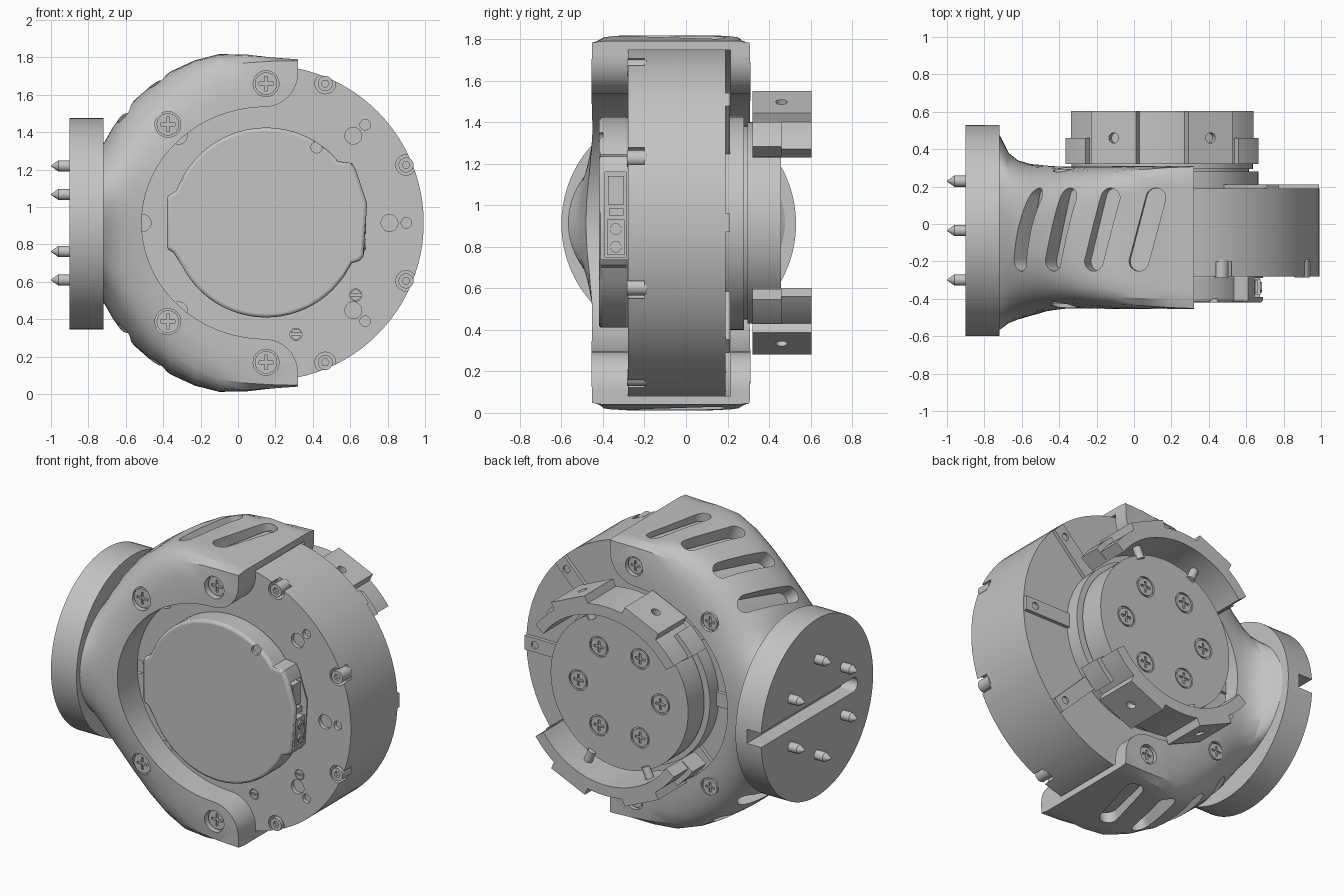
import bpy, bmesh, math
from math import sin, cos, pi, radians
from mathutils import Matrix

cube = bpy.data.objects.get("Cube")
if cube:
    bpy.data.objects.remove(cube, do_unlink=True)

CX, CZ = 0.15, 0.915      # motor axis
FY = -0.035               # flange centre in y


def material(name, v):
    m = bpy.data.materials.new(name)
    m.use_nodes = True
    m.diffuse_color = (v, v, v, 1)
    m.node_tree.nodes["Principled BSDF"].inputs["Base Color"].default_value = (v, v, v, 1)
    return m


GREY = material("machined grey", 0.55)


def finish(name, bm, angle=30):
    bmesh.ops.recalc_face_normals(bm, faces=bm.faces)
    me = bpy.data.meshes.new(name)
    bm.to_mesh(me)
    bm.free()
    me.materials.append(GREY)
    ob = bpy.data.objects.new(name, me)
    bpy.context.collection.objects.link(ob)
    shade(ob, angle)
    return ob


def activate(ob):
    bpy.ops.object.select_all(action='DESELECT')
    ob.select_set(True)
    bpy.context.view_layer.objects.active = ob


def shade(ob, angle=30):
    activate(ob)
    bpy.ops.object.shade_smooth_by_angle(angle=radians(angle))


def prism(name, pts, a, b, axis='y'):
    """Extrude a flat outline from a to b along an axis."""
    place = {'x': lambda u, v, t: (t, u, v), 'y': lambda u, v, t: (u, t, v),
             'z': lambda u, v, t: (u, v, t)}[axis]
    bm = bmesh.new()
    lo = [bm.verts.new(place(u, v, a)) for u, v in pts]
    hi = [bm.verts.new(place(u, v, b)) for u, v in pts]
    bm.faces.new(lo)
    bm.faces.new(hi)
    for i in range(len(pts)):
        j = (i + 1) % len(pts)
        bm.faces.new((lo[i], lo[j], hi[j], hi[i]))
    return finish(name, bm)


def arc(u, v, r, a0, a1, n):
    return [(u + r * cos(radians(a0 + (a1 - a0) * i / n)),
             v + r * sin(radians(a0 + (a1 - a0) * i / n))) for i in range(n + 1)]


def disc(name, u, v, r, a, b, axis='y', n=32):
    return prism(name, arc(u, v, r, 0, 360, n)[:-1], a, b, axis)


def box(name, x0, x1, y0, y1, z0, z1):
    return prism(name, [(x0, z0), (x1, z0), (x1, z1), (x0, z1)], y0, y1)


def boolean(ob, tools, op='DIFFERENCE'):
    for t in tools:
        t.hide_render = True
        m = ob.modifiers.new("cut", 'BOOLEAN')
        m.operation, m.solver, m.object = op, 'EXACT', t
        activate(ob)
        bpy.ops.object.modifier_apply(modifier=m.name)
        bpy.data.objects.remove(t, do_unlink=True)
    shade(ob)
    return ob


def bevel(ob, width, seg=3):
    m = ob.modifiers.new("bevel", 'BEVEL')
    m.width, m.segments, m.angle_limit = width, seg, radians(60)
    activate(ob)
    bpy.ops.object.modifier_apply(modifier=m.name)
    shade(ob, 40)
    return ob


def polar(r, deg):
    return CX + r * cos(radians(deg)), CZ + r * sin(radians(deg))


def about_axis(ob, deg):
    """Turn a part about the motor axis."""
    c = Matrix.Translation((CX, 0, CZ))
    ob.data.transform(c @ Matrix.Rotation(radians(-deg), 4, 'Y') @ c.inverted())
    return ob


# Bracket: a round section at the flange lofted into a square fork
# x, front y, back y, half height, squareness
SECTIONS = [(-.74, -.58, .51, .4, 2), (-.71, -.56, .46, .44, 2), (-.67, -.53, .38, .51, 2.1),
            (-.62, -.51, .34, .58, 2.3), (-.55, -.49, .32, .66, 2.6), (-.47, -.47, .315, .73, 3.2),
            (-.36, -.457, .312, .81, 4.2), (-.23, -.455, .31, .87, 6), (-.1, -.455, .31, .903, 9),
            (.05, -.455, .31, .9, 14), (.18, -.455, .31, .885, 30), (.32, -.455, .31, .875, 80)]
bm = bmesh.new()
rings = []
for x, y0, y1, hz, n in SECTIONS:
    ring = []
    for i in range(80):
        c, s = cos(2 * pi * i / 80), sin(2 * pi * i / 80)
        k = (abs(c) ** n + abs(s) ** n) ** (-1 / n)
        ring.append(bm.verts.new((x, (y0 + y1) / 2 + (y1 - y0) / 2 * c * k, CZ + hz * s * k)))
    rings.append(ring)
for p, q in zip(rings, rings[1:]):
    for i in range(80):
        j = (i + 1) % 80
        bm.faces.new((p[i], p[j], q[j], q[i]))
bm.faces.new(rings[0])
bm.faces.new(rings[-1])
bracket = finish("bracket", bm)

# Motor bore, and the round opening with rounded fork tips
opening = [(CX + .665 * cos(radians(a)), CZ + .62 * sin(radians(a))) for a in range(94, 267, 4)]
opening += arc(.14, CZ - .8, .18, 90, 0, 10) + [(.6, CZ - .8), (.6, CZ + .8)]
opening += arc(.14, CZ + .8, .18, 0, -90, 10)
cuts = [disc("bore", CX, CZ, .85, -.28, .215, n=96), prism("opening", opening, -1, 1)]
# Slanted cooling slots fanned about the motor axis, above and below
slot = arc(CX + .045, .14, .052, -10, 170, 10) + arc(CX - .045, -.2, .052, 170, 350, 10)
for deg in (5, 20, 35, 50):
    for s in (-1, 1):
        cuts.append(about_axis(prism("slot", slot, CZ + s * .7, CZ + s * 1.1, 'z'), s * deg))
BOLTS = [(CX, CZ + .745), (CX, CZ - .745), (-.375, CZ + .527), (-.375, CZ - .527)]
for x, z in BOLTS:
    cuts += [disc("bolt_hole", x, z, .069, -.6, -.41), disc("bolt_hole", x, z, .06, .28, .6)]
boolean(bracket, cuts)

# Flange with a keyway and contact pins
flange = disc("flange", FY, CZ - .005, .565, -.9, -.72, 'x', 80)
key = arc(-.4, CZ, .045, 90, 270, 12) + [(.7, CZ - .045), (.7, CZ + .045)]
boolean(flange, [prism("keyway", key, -1, -.8, 'x')])
for k in range(6):
    a = radians(30 + 60 * k)
    bm = bmesh.new()
    for r1, r2, x0, x1 in ((.03, .03, -.89, -.96), (.03, .002, -.96, -1)):
        m = Matrix.Translation(((x0 + x1) / 2, FY + .305 * cos(a), CZ + .305 * sin(a)))
        bmesh.ops.create_cone(bm, cap_ends=True, segments=20, radius1=r1, radius2=r2,
                              depth=x0 - x1, matrix=m @ Matrix.Rotation(-pi / 2, 4, 'Y'))
    finish("contact_pin", bm)

# Cross-head screw, shared by every bolted joint; its head faces -y
head = disc("bracket_screw", 0, 0, 1, -.2, .8)
boolean(head, [box("cross", -.65, .65, -1, 0, -.13, .13), box("cross", -.13, .13, -1, 0, -.65, .65)])


def screw(name, x, y, z, r, back=False):
    ob = bpy.data.objects.new(name, head.data)
    bpy.context.collection.objects.link(ob)
    ob.location, ob.scale = (x, y, z), (r, r, r)
    ob.rotation_euler = (0, 0, pi if back else 0)


for x, z in BOLTS:
    screw("front_bracket_screw", x, -.415, z, .06)
    screw("back_bracket_screw", x, .285, z, .05, True)

# Motor body with rim pockets, locating holes and screw seats
motor = disc("motor_body", CX, CZ, .843, -.28, .19, n=96)
RIM = [polar(.81, a) for a in (22.5, 67, -22.5, -67)]
SLOTTED = [(.63, .53), (.31, .32)]
cuts = [disc("rim_pocket", x, z, .055, -.4, -.2) for x, z in RIM]
cuts += [disc("screw_seat", x, z, .032, -.4, -.26) for x, z in SLOTTED]
cuts += [disc("locating_hole", *polar(.66, a), .045, -.4, -.255) for a in (0, 45, 135, 180, 225, 315)]
cuts += [disc("small_hole", x, z, .028, -.4, -.255) for x, z in ((.68, 1.44), (.68, .39), (.9, CZ))]
boolean(motor, cuts)
for x, z in RIM:
    rim = disc("rim_screw", x, z, .04, -.285, -.19)
    boolean(rim, [disc("socket", x, z, .02, -.4, -.265, n=6)])
for x, z in SLOTTED:
    small = disc("slotted_screw", x, z, .029, -.279, -.25)
    boolean(small, [box("slit", x - .04, x + .04, -.4, -.268, z - .006, z + .006)])

# Front cover with side shoulders, connector bay and terminals
outline = arc(CX, CZ, .51, 47, 160, 26) + [(-.35, 1.075), (-.38, 1.06), (-.38, .775), (-.345, .757)]
outline += arc(CX, CZ, .505, 207, 326, 28) + [(.61, .7), (.65, .712), (.672, .74), (.69, 1.02),
                                              (.63, 1.2), (.61, 1.235), (.535, 1.245)]
cover = bevel(prism("front_cover", outline, -.42, -.27), .018)
boolean(cover, [box("bay", .61, .8, -.39, -.29, .75, 1.16),
                disc("cover_notch", .42, 1.32, .03, -.5, -.4)])
box("connector_socket", .6, .65, -.375, -.3, 1.0, 1.14)
box("connector_latch", .6, .66, -.37, -.3, .95, .985)
box("terminal_block", .6, .675, -.38, -.295, .76, .93)
for z in (.8, .885):
    boolean(disc("terminal_screw", -.338, z, .028, .65, .685, 'x', 20),
            [box("slit", .68, .7, -.4, -.2, z - .005, z + .005)])

# Output side: stepped hub, neck and rotor drum
disc("back_hub", CX, CZ, .515, .15, .28, n=80)
disc("rotor_neck", CX, CZ, .465, .27, .3, n=64)
rotor = disc("rotor", CX, CZ, .485, .295, .457, n=80)
seats = [polar(.29, 60 * k) for k in range(6)]
boolean(rotor, [disc("seat", x, z, .065, .446, .6) for x, z in seats])
for x, z in seats:
    screw("rotor_screw", x, .445, z, .055, True)

# Radial ribs on the back of the motor
for deg in (0, 45, 135, 180, 225, 315):
    rib = box("radial_rib", CX + .5, CX + .84, .18, .212, CZ - .045, CZ + .045)
    boolean(rib, [disc("rib_hole", CX + .77, CZ, .024, .2, .3, n=16)])
    about_axis(rib, deg)

# Horn clamps: stepped arcs with flat drilled pads
for mid in (90, 270):
    ring = prism("horn_clamp", arc(CX, CZ, .603, mid - 54, mid + 54, 40)
                 + arc(CX, CZ, .535, mid + 54, mid - 54, 40), .32, .605)
    extra = []
    for side in (-1, 1):
        pad = box("pad", CX + .56, CX + .637, .32, .605, CZ - .13, CZ + .13)
        extra.append(about_axis(pad, mid + 24 * side))
        a, b = mid + 40 * side, mid + 54.5 * side
        extra.append(prism("tab", arc(CX, CZ, .635, a, b, 10) + arc(CX, CZ, .55, b, a, 10), .32, .46))
    boolean(ring, extra, 'UNION')
    holes = []
    for side in (-1, 1):
        hole = disc("pad_hole", .46, CZ, .028, CX + .6, CX + .8, 'x', 20)
        holes.append(about_axis(hole, mid + 24 * side))
        pin = disc("clamp_pin", .46, CZ, .026, CX + .46, CX + .57, 'x', 20)
        about_axis(pin, mid + 24 * side)
    boolean(ring, holes)

bpy.data.objects.remove(head, do_unlink=True)
